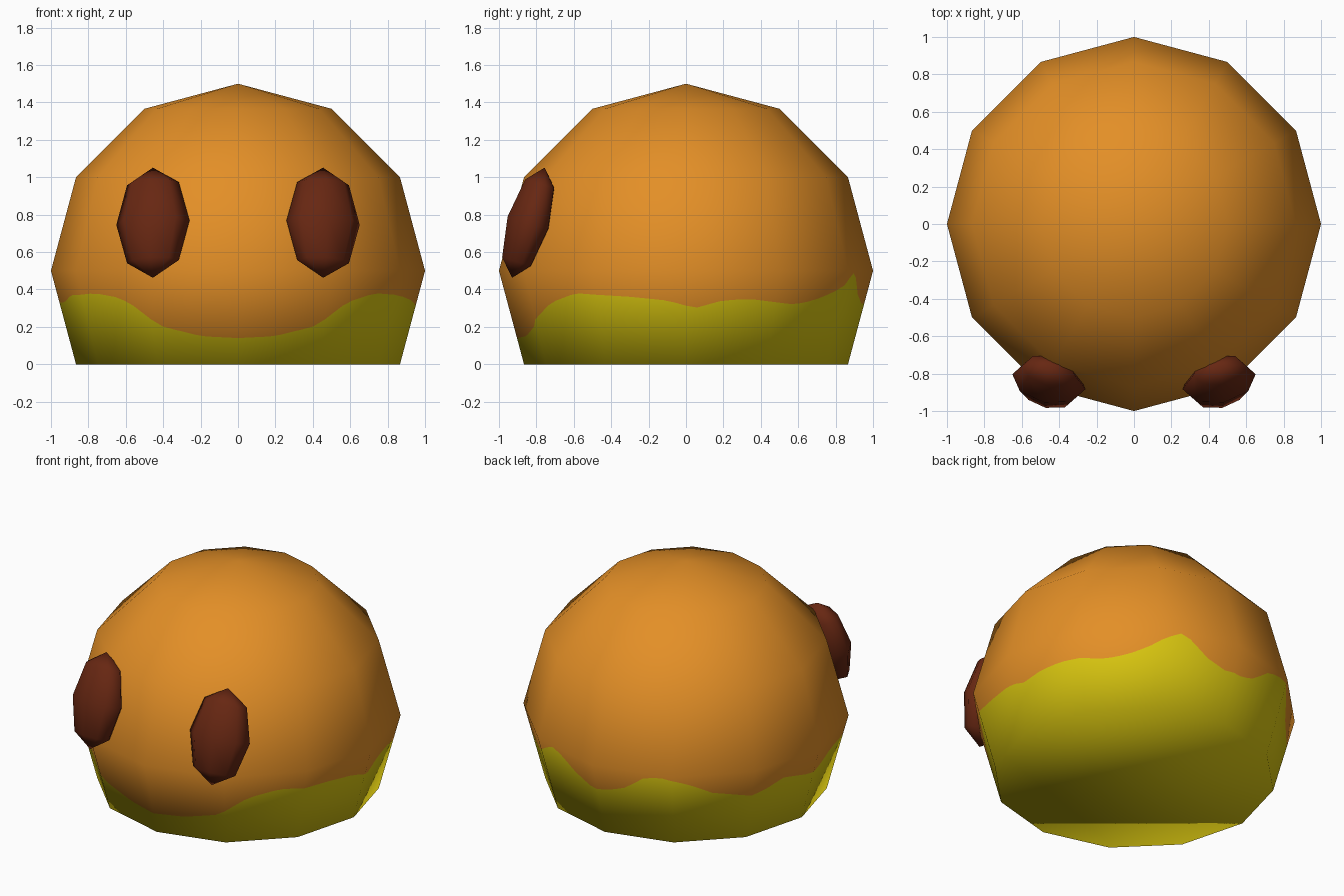
import bpy, bmesh, math
from mathutils import Matrix, Vector

if "Cube" in bpy.data.objects:
    bpy.data.objects.remove(bpy.data.objects["Cube"])


def material(name, rgb):
    m = bpy.data.materials.new(name)
    m.diffuse_color = (*rgb, 1)
    m.use_nodes = True
    m.node_tree.nodes["Principled BSDF"].inputs["Base Color"].default_value = m.diffuse_color
    return m


orange = material("orange", (0.77, 0.275, 0.02))
yellow = material("mustard yellow", (0.70, 0.57, 0.005))
brown = material("dark brown", (0.135, 0.02, 0.006))

# wavy colour border: (azimuth in degrees, height)
BORDER = [(-90, .14), (-77, .15), (-64, .20), (-58, .26), (-51, .33), (-39, .38),
          (-28, .37), (-18, .36), (-6, .34), (3, .30), (12, .34), (21, .35),
          (31, .33), (39, .32), (47, .34), (55, .38), (61, .43), (67, .49),
          (72, .46), (78, .38), (87, .32), (95, .33), (102, .37), (109, .46),
          (115, .485), (121, .47), (128, .42), (135, .36), (150, .315), (157, .33),
          (165, .37), (177, .33), (186, .33), (197, .37), (208, .37), (216, .38),
          (225, .36), (231, .33), (238, .26), (244, .20), (257, .15), (270, .14)]


def border_height(az):
    az = (az + 90) % 360 - 90
    for (a, h), (b, k) in zip(BORDER, BORDER[1:]):
        if a <= az <= b:
            return h + (k - h) * (az - a) / (b - a)
    return .14


SIDES, CUTS = 12, 8


def around(elev, step, frac):
    """Point of a 12-sided ring on the unit sphere, lerped along one side."""
    def p(i):
        a = 2 * math.pi * i / SIDES
        e = math.radians(elev)
        return Vector((math.cos(e) * math.cos(a), math.cos(e) * math.sin(a), math.sin(e)))
    return p(step).lerp(p(step + 1), frac)


# body: 12-sided sphere cut flat at the bottom, with an extra edge loop on the border
bm = bmesh.new()
normals = []
centre = Vector((0, 0, 0.5))


def add(co, n):
    normals.append(n.normalized())
    return bm.verts.new(co + centre)


columns = []
for s in range(SIDES):
    for c in range(CUTS):
        f = c / CUTS
        low, mid = around(-30, s, f), around(0, s, f)
        n_low, n_mid = around(-48, s, f), mid
        t = border_height((s + f) * 360 / SIDES) / 0.5
        col = [add(low, n_low), add(low.lerp(mid, t), n_low.lerp(n_mid, t))]
        for e in (0, 30, 60):
            p = around(e, s, f)
            col.append(add(p, p))
        columns.append(col)
top = add(Vector((0, 0, 1)), Vector((0, 0, 1)))
for a, b in zip(columns, columns[1:] + columns[:1]):
    for r in range(4):
        face = bm.faces.new((a[r], b[r], b[r + 1], a[r + 1]))
        face.material_index = 1 if r == 0 else 0
    bm.faces.new((a[4], b[4], top))
bm.faces.new([c[0] for c in reversed(columns)]).material_index = 1
for face in bm.faces:
    face.smooth = True
mesh = bpy.data.meshes.new("body")
bm.to_mesh(mesh)
bm.free()
mesh.materials.append(orange)
mesh.materials.append(yellow)
# keep the soft shading of the plain 12-sided shape
mesh.normals_split_custom_set_from_vertices([tuple(n) for n in normals])
bpy.context.collection.objects.link(bpy.data.objects.new("body", mesh))

# eyes: flattened low-poly ovals lying on the front
for side, name in ((-1, "left_eye"), (1, "right_eye")):
    bm = bmesh.new()
    bmesh.ops.create_uvsphere(bm, u_segments=8, v_segments=4, radius=1)
    bm.transform(Matrix.Translation((side * 0.455, -0.843, 0.757))
                 @ Matrix.Rotation(math.radians(-16.5), 4, 'X')
                 @ Matrix.Rotation(math.radians(12 * side), 4, 'Z')
                 @ Matrix.Diagonal((0.2, 0.118, 0.307, 1)))
    for face in bm.faces:
        face.smooth = True
    mesh = bpy.data.meshes.new(name)
    bm.to_mesh(mesh)
    bm.free()
    mesh.materials.append(brown)
    bpy.context.collection.objects.link(bpy.data.objects.new(name, mesh))
